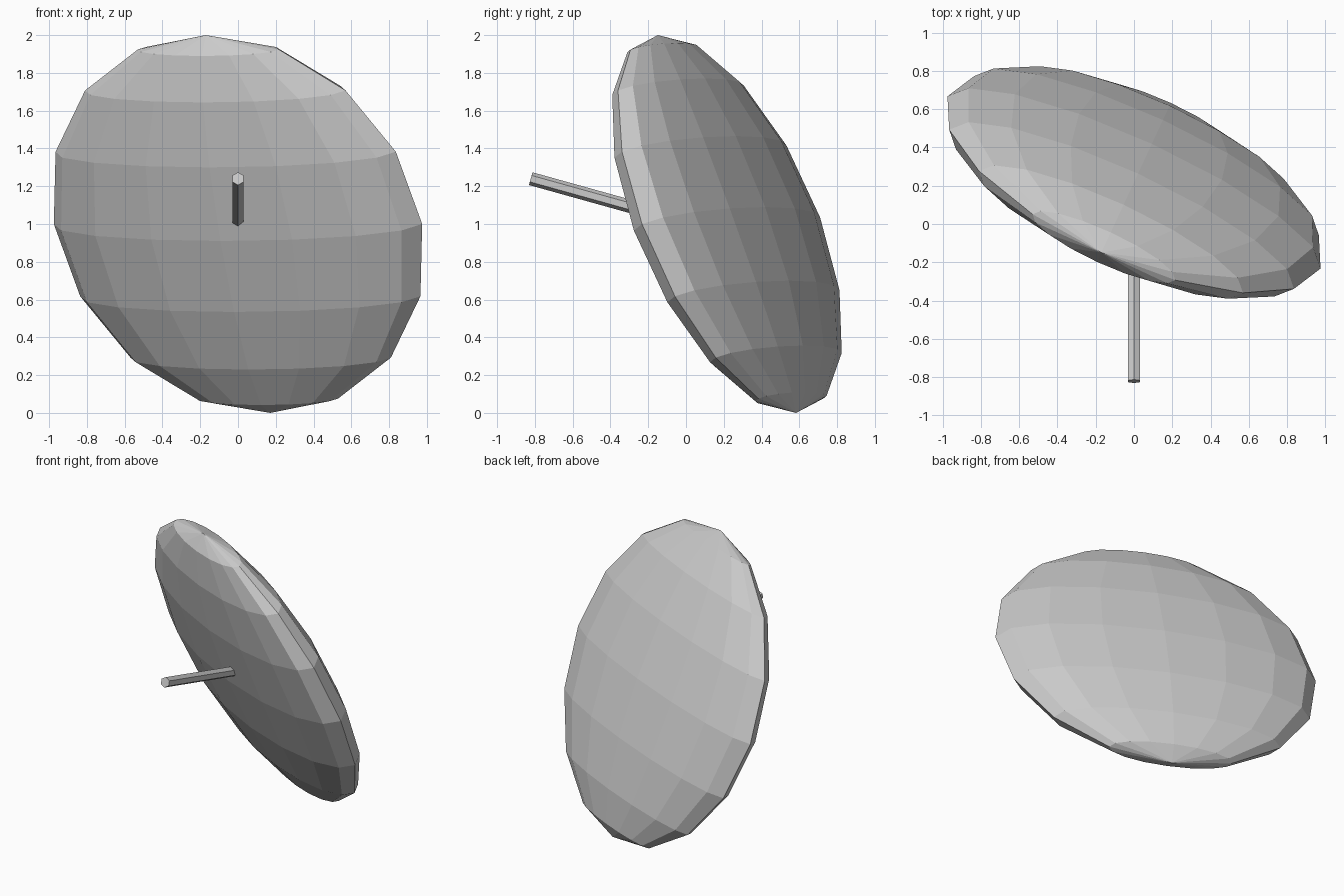
import bpy
from mathutils import Matrix, Vector

if "Cube" in bpy.data.objects:
    bpy.data.objects.remove(bpy.data.objects["Cube"])

# Lens-shaped dish: a low-poly sphere flattened along its facing axis
centre = Vector((0, 0.217, 1.0))
side = Vector((0.975, -0.45, 0))
pole = Vector((-0.17, -0.366, 1.0))
thin = pole.cross(side).normalized() * 0.24
bpy.ops.mesh.primitive_uv_sphere_add(segments=16, ring_count=8, radius=1)
dish = bpy.context.object
dish.name = "dish"
frame = Matrix((side, thin, pole)).transposed().to_4x4()
dish.data.transform(Matrix.Translation(centre) @ frame)

# Hexagonal rod sticking out of the front, its hidden end inside the dish
tip = Vector((0, -0.822, 1.24))
root = Vector((0, 0.05, 0.997))
axis = (root - tip).normalized()
across = Vector((1, 0, 0))
up = axis.cross(across)
bpy.ops.mesh.primitive_cylinder_add(vertices=6, radius=0.035, depth=(root - tip).length)
rod = bpy.context.object
rod.name = "feed_rod"
frame = Matrix((across, up, axis))
if frame.determinant() < 0:
    frame = Matrix((across, -up, axis))
rod.data.transform(Matrix.Translation((tip + root) / 2) @ frame.transposed().to_4x4())
